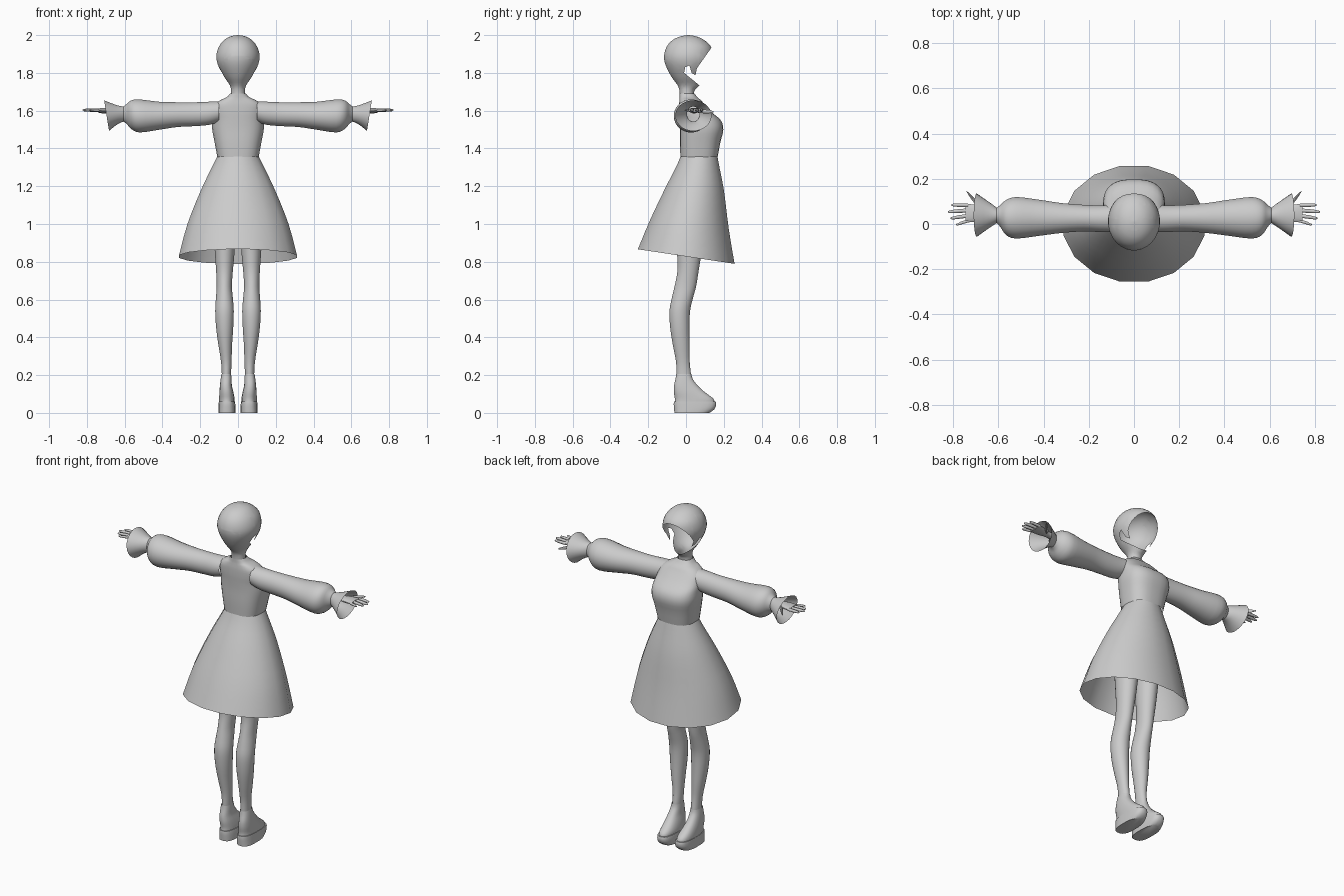
import bpy, bmesh, math
from mathutils import Vector


def spline(rows, k):
    """Catmull-Rom interpolation of ring rows, k steps per span."""
    out = []
    for i in range(len(rows) - 1):
        p = [rows[max(i - 1, 0)], rows[i], rows[i + 1], rows[min(i + 2, len(rows) - 1)]]
        for s in range(k):
            t = s / k
            out.append([0.5 * (2 * b + (c - a) * t + (2 * a - 5 * b + 4 * c - d) * t * t
                               + (3 * b - a - 3 * c + d) * t ** 3) for a, b, c, d in zip(*p)])
    return out + [list(rows[-1])]


def loft(name, rows, axis="z", n=24, k=3, power=2.0, caps=(False, False),
         mirror=False, edit=None, angle=40):
    """Skin rounded rings: each row is (position, a0, a1, b0, b1) along the axis."""
    bm = bmesh.new()
    rings = []
    for p, a0, a1, b0, b1 in spline(rows, k):
        ring = []
        for i in range(n):
            w = 2 * math.pi * (i + 0.5) / n
            c, s = math.cos(w), math.sin(w)
            a = (a0 + a1) / 2 + (a1 - a0) / 2 * math.copysign(abs(c) ** (2 / power), c)
            b = (b0 + b1) / 2 + (b1 - b0) / 2 * math.copysign(abs(s) ** (2 / power), s)
            ring.append(bm.verts.new((a, b, p) if axis == "z" else (p, a, b)))
        rings.append(ring)
    for r0, r1 in zip(rings, rings[1:]):
        for i in range(n):
            j = (i + 1) % n
            bm.faces.new((r0[i], r0[j], r1[j], r1[i]))
    if caps[0]:
        bm.faces.new(rings[0][::-1])
    if caps[1]:
        bm.faces.new(rings[-1])
    if edit:
        edit(bm)
    mesh = bpy.data.meshes.new(name)
    bm.to_mesh(mesh)
    bm.free()
    ob = bpy.data.objects.new(name, mesh)
    bpy.context.collection.objects.link(ob)
    if mirror:
        ob.modifiers.new("mirror", "MIRROR").use_mirror_merge = False
    bpy.ops.object.select_all(action="DESELECT")
    ob.select_set(True)
    bpy.context.view_layer.objects.active = ob
    bpy.ops.object.shade_smooth_by_angle(angle=math.radians(angle))
    return ob


def sym(z, rx, y0, y1):
    return (z, -rx, rx, y0, y1)


# Head shell: face and ear openings are cut along a side-view outline
OPENING = [(.21, 2.04), (.058, 1.825), (.05, 1.787), (.03, 1.80), (.018, 1.84),
           (-.004, 1.83), (-.01, 1.80), (.07, 1.735), (.21, 1.735)]


def inside(y, z):
    hit = False
    for (y0, z0), (y1, z1) in zip(OPENING, OPENING[1:] + OPENING[:1]):
        if (z0 > z) != (z1 > z) and y < y0 + (z - z0) * (y1 - y0) / (z1 - z0):
            hit = not hit
    return hit


def cut_face(bm):
    for (y0, z0), (y1, z1) in zip(OPENING, OPENING[1:]):
        bmesh.ops.bisect_plane(bm, geom=bm.verts[:] + bm.edges[:] + bm.faces[:], dist=1e-6,
                               plane_co=Vector((0, y0, z0)),
                               plane_no=Vector((0, z1 - z0, y0 - y1)))
    gone = []
    for f in bm.faces:
        c = f.calc_center_median()
        if inside(c.y, c.z):
            gone.append(f)
    bmesh.ops.delete(bm, geom=gone, context="FACES")


loft("head_and_neck", [
    sym(1.63, .045, -.03, .05), sym(1.70, .037, -.034, .043), sym(1.735, .044, -.045, .072),
    sym(1.78, .074, -.078, .10), sym(1.84, .106, -.108, .132), sym(1.89, .115, -.117, .142),
    sym(1.94, .101, -.102, .132), sym(1.975, .072, -.07, .095),
    sym(1.993, .04, -.03, .055), sym(2.0, .004, .008, .016)],
    n=32, caps=(False, True), edit=cut_face)

# Bodice
loft("bodice", [
    sym(1.355, .11, -.03, .168), sym(1.43, .124, -.033, .182), sym(1.50, .137, -.033, .198),
    sym(1.55, .136, -.035, .184), sym(1.59, .134, -.037, .138), sym(1.63, .125, -.037, .10),
    sym(1.655, .095, -.035, .08), sym(1.67, .062, -.034, .062), sym(1.69, .042, -.034, .046)],
    n=28, power=2.6)


# Flared skirt with a hem that dips at the front
def tilt_hem(bm):
    for v in bm.verts:
        v.co.z -= (1.36 - v.co.z) / .53 * .15 * v.co.y


loft("skirt", [
    sym(.828, .318, -.26, .262), sym(1.0, .272, -.195, .23), sym(1.18, .20, -.115, .205),
    sym(1.30, .141, -.055, .18), sym(1.36, .11, -.03, .168)],
    n=16, edit=tilt_hem, angle=60)

# Balloon sleeves
loft("sleeve", [
    (.10, -.035, .085, 1.54, 1.65), (.15, -.036, .083, 1.525, 1.648),
    (.22, -.033, .085, 1.518, 1.645), (.32, -.04, .093, 1.513, 1.645),
    (.42, -.053, .108, 1.498, 1.648), (.52, -.065, .12, 1.484, 1.66),
    (.565, -.05, .107, 1.502, 1.655), (.59, -.015, .085, 1.53, 1.635),
    (.608, .005, .072, 1.542, 1.622)], axis="x", mirror=True)


# Open flared cuffs
def slant_cuff(bm):
    for v in bm.verts:
        v.co.x += (v.co.x - .606) / .09 * .16 * (v.co.z - 1.575)


loft("cuff", [
    (.606, .005, .072, 1.542, 1.622), (.64, -.018, .097, 1.528, 1.63),
    (.696, -.057, .135, 1.492, 1.655)], axis="x", mirror=True, edit=slant_cuff)

# Hands: palm, four fingers and a thumb
loft("palm", [
    (.60, .022, .062, 1.585, 1.615), (.66, .02, .066, 1.587, 1.615),
    (.69, .01, .082, 1.588, 1.615), (.745, .006, .092, 1.592, 1.612)],
    axis="x", n=16, caps=(True, True), mirror=True)
for name, base, tip, end, r in [
        ("little_finger", .013, -.002, .788, .007), ("ring_finger", .036, .026, .812, .0085),
        ("middle_finger", .060, .054, .822, .009), ("index_finger", .083, .084, .808, .0085)]:
    mid = (base + tip) / 2
    loft(name, [
        (.735, base - r, base + r, 1.602 - r, 1.602 + r),
        ((.735 + end) / 2, mid - r, mid + r, 1.603 - r, 1.603 + r),
        (end - .008, tip - r * .7, tip + r * .7, 1.603 - r * .7, 1.603 + r * .7),
        (end, tip - .002, tip + .002, 1.601, 1.605)],
        axis="x", n=10, caps=(False, True), mirror=True)
loft("thumb", [
    (.672, .055, .08, 1.588, 1.61), (.70, .085, .108, 1.586, 1.606),
    (.722, .113, .131, 1.586, 1.603), (.74, .142, .147, 1.59, 1.598)],
    axis="x", n=10, caps=(False, True), mirror=True)

# Legs
loft("leg", [
    (.13, .04, .088, -.045, .03), (.20, .037, .086, -.05, .027), (.27, .034, .09, -.053, .02),
    (.36, .031, .104, -.07, .02), (.45, .025, .116, -.084, .019), (.54, .022, .121, -.088, .022),
    (.61, .027, .117, -.075, .038), (.67, .032, .113, -.061, .054),
    (.75, .027, .116, -.046, .067), (.85, .018, .123, -.048, .083),
    (1.05, .006, .135, -.06, .11)], mirror=True)

# Platform shoes: upper and sole
loft("shoe_upper", [
    (.05, .018, .1, -.062, .152), (.075, .018, .1, -.06, .146), (.11, .024, .099, -.065, .10),
    (.145, .032, .096, -.064, .062), (.18, .034, .092, -.056, .036),
    (.205, .036, .088, -.052, .029)], n=20, power=2.4, mirror=True)
loft("shoe_sole", [
    (0, .014, .104, -.062, .125), (.02, .013, .104, -.064, .152),
    (.045, .014, .103, -.066, .161), (.06, .016, .102, -.065, .158)],
    n=20, k=2, power=2.8, caps=(True, True), mirror=True)
